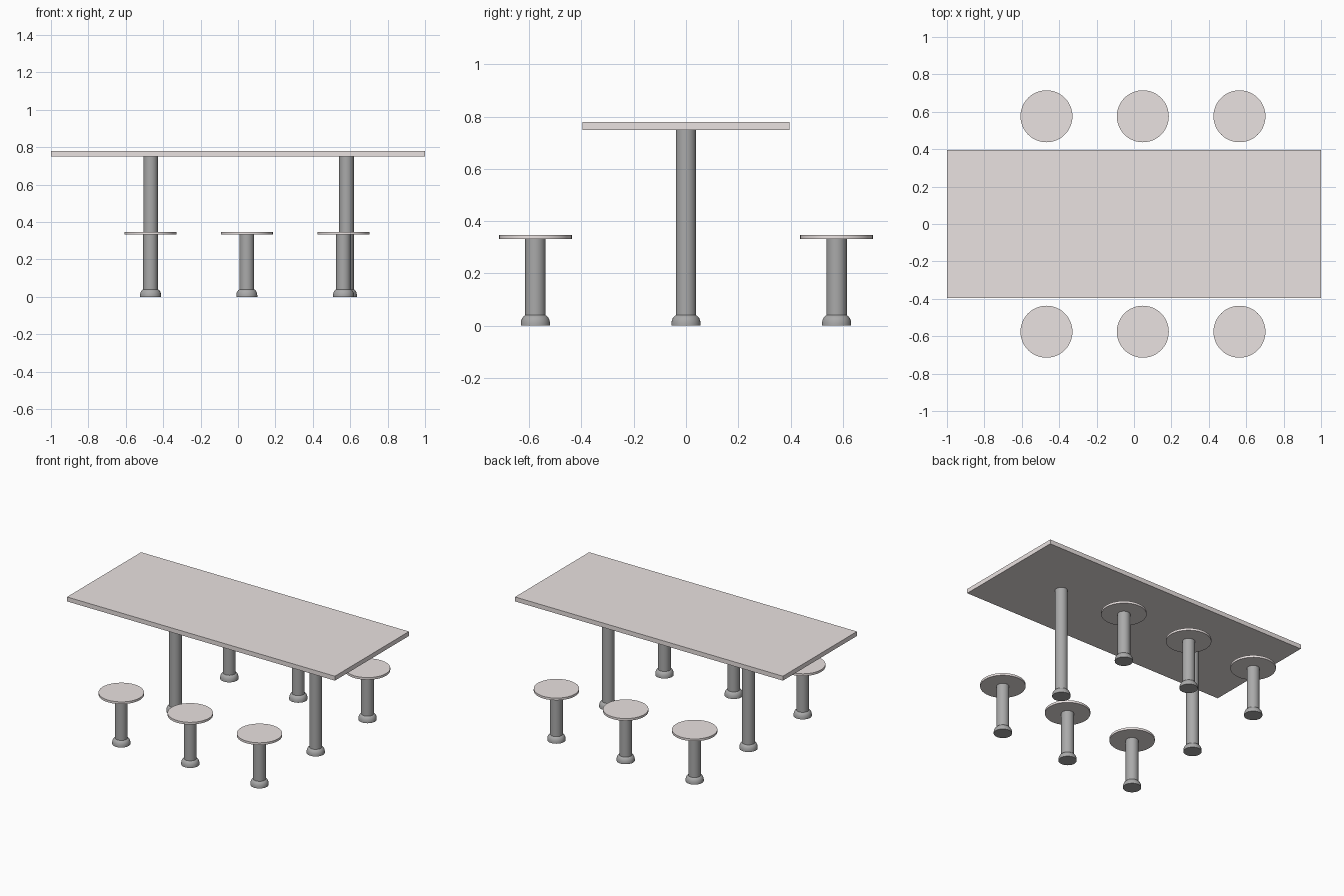
import bpy, bmesh, math

if "Cube" in bpy.data.objects:
    bpy.data.objects.remove(bpy.data.objects["Cube"])

TOP_Z, SEAT_Z = 0.749, 0.332
SEAT_X = (-0.468, 0.047, 0.564)
SEAT_Y = 0.576
SEGMENTS = 48


def material(name, color):
    m = bpy.data.materials.new(name)
    m.diffuse_color = (*color, 1)
    m.use_nodes = True
    m.node_tree.nodes["Principled BSDF"].inputs["Base Color"].default_value = m.diffuse_color
    return m


stone = material("pale_stone", (0.82, 0.76, 0.75))
metal = material("dark_metal", (0.40, 0.40, 0.40))


def finish(bm, name, mat, location):
    bmesh.ops.recalc_face_normals(bm, faces=bm.faces)
    mesh = bpy.data.meshes.new(name)
    bm.to_mesh(mesh)
    bm.free()
    mesh.materials.append(mat)
    obj = bpy.data.objects.new(name, mesh)
    obj.location = location
    bpy.context.collection.objects.link(obj)
    return obj


def lathe(name, profile, mat, location):
    """Spin a closed (radius, height) profile around the z axis."""
    bm = bmesh.new()
    verts = [bm.verts.new((r, 0, z)) for r, z in profile]
    edges = [bm.edges.new(pair) for pair in zip(verts, verts[1:])]
    bmesh.ops.spin(bm, geom=verts + edges, cent=(0, 0, 0), axis=(0, 0, 1),
                   angle=math.tau, steps=SEGMENTS)
    bmesh.ops.remove_doubles(bm, verts=bm.verts, dist=1e-5)
    obj = finish(bm, name, mat, location)
    bpy.ops.object.select_all(action='DESELECT')
    obj.select_set(True)
    bpy.context.view_layer.objects.active = obj
    bpy.ops.object.shade_smooth_by_angle(angle=math.radians(35))
    return obj


def post(name, x, y, height):
    # Round post with a flared, domed foot
    profile = [(0, 0), (0.056, 0), (0.056, 0.010), (0.054, 0.021),
               (0.050, 0.030), (0.045, 0.036), (0.039, 0.040),
               (0.039, height), (0, height)]
    return lathe(name, profile, metal, (x, y, 0))


# Table top slab
bm = bmesh.new()
bmesh.ops.create_cube(bm, size=1)
bmesh.ops.scale(bm, vec=(2.0, 0.79, 0.03), verts=bm.verts)
finish(bm, "table_top", stone, (0, 0, TOP_Z + 0.015))

# Two table posts
for side, x in (("left", -0.467), ("right", 0.58)):
    post(f"table_post_{side}", x, 0, TOP_Z)

# Three stools along each long side
for row, y in (("front", -SEAT_Y), ("back", SEAT_Y)):
    for i, x in enumerate(SEAT_X, 1):
        post(f"stool_post_{row}_{i}", x, y, SEAT_Z)
        disc = [(0, 0), (0.139, 0), (0.139, 0.015), (0, 0.015)]
        lathe(f"stool_seat_{row}_{i}", disc, stone, (x, y, SEAT_Z))
